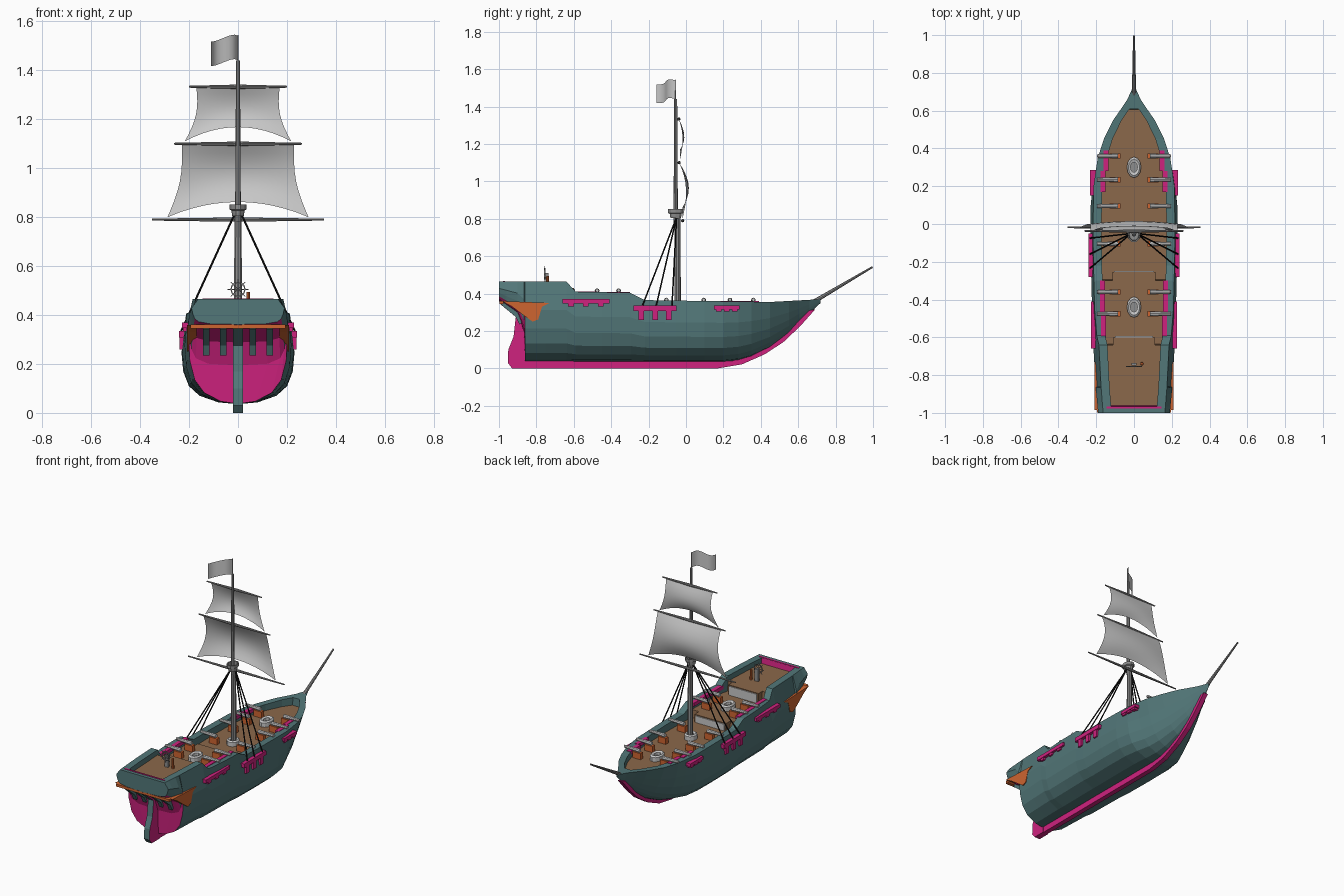
import bpy, bmesh, math
from mathutils import Vector, Matrix

if "Cube" in bpy.data.objects:
    bpy.data.objects.remove(bpy.data.objects["Cube"])


def material(name, r, g, b):
    m = bpy.data.materials.new(name)
    m.diffuse_color = (r, g, b, 1)
    m.use_nodes = True
    m.node_tree.nodes["Principled BSDF"].inputs["Base Color"].default_value = m.diffuse_color
    return m


TEAL = material("teal_paint", .085, .185, .19)
PINK = material("magenta_paint", .62, .016, .21)
DECK = material("deck_brown", .26, .138, .07)
ORANGE = material("orange_wood", .62, .13, .03)
GREY = material("spar_grey", .27, .27, .27)
LIGHT = material("pale_grey", .58, .58, .58)
BLACK = material("rope_black", .006, .006, .006)


def finish(name, bm, mats, smooth=False):
    me = bpy.data.meshes.new(name)
    bm.to_mesh(me)
    bm.free()
    for m in mats:
        me.materials.append(m)
    for p in me.polygons:
        p.use_smooth = smooth
    ob = bpy.data.objects.new(name, me)
    bpy.context.collection.objects.link(ob)
    return ob


def prism(name, poly, x0, x1, mats, rule=None):
    """Side profile (y, z) extruded across x."""
    bm = bmesh.new()
    a = [bm.verts.new((x0, y, z)) for y, z in poly]
    b = [bm.verts.new((x1, y, z)) for y, z in poly]
    bm.faces.new(a)
    bm.faces.new(b[::-1])
    n = len(poly)
    for i in range(n):
        bm.faces.new((a[i], b[i], b[(i + 1) % n], a[(i + 1) % n]))
    bmesh.ops.recalc_face_normals(bm, faces=bm.faces)
    if rule:
        bm.normal_update()
        for f in bm.faces:
            f.material_index = rule(f)
    return finish(name, bm, mats)


def box(name, x0, x1, y0, y1, z0, z1, mat):
    return prism(name, [(y0, z0), (y1, z0), (y1, z1), (y0, z1)], x0, x1, [mat])


def rod(name, p, q, r1, r2, mat, sides=8):
    p, q = Vector(p), Vector(q)
    rot = (q - p).to_track_quat('Z', 'Y').to_matrix().to_4x4()
    bm = bmesh.new()
    bmesh.ops.create_cone(bm, cap_ends=True, segments=sides, radius1=r1, radius2=r2,
                          depth=(q - p).length, matrix=Matrix.Translation((p + q) / 2) @ rot)
    return finish(name, bm, [mat])


def lathe(name, prof, loc, sy, mat, sides=12, closed=True):
    """(r, z) profile spun about z, stretched along y."""
    bm = bmesh.new()
    rings = []
    for i in range(sides):
        t = 2 * math.pi * i / sides
        rings.append([bm.verts.new((loc[0] + r * math.cos(t), loc[1] + sy * r * math.sin(t), loc[2] + z))
                      for r, z in prof])
    n = len(prof)
    for i in range(sides):
        a, b = rings[i], rings[(i + 1) % sides]
        for k in range(n if closed else n - 1):
            bm.faces.new((a[k], b[k], b[(k + 1) % n], a[(k + 1) % n]))
    bmesh.ops.recalc_face_normals(bm, faces=bm.faces)
    return finish(name, bm, [mat])


def sheet(name, fn, nu, nv, mat):
    bm = bmesh.new()
    g = [[bm.verts.new(fn(i / nu, j / nv)) for j in range(nv + 1)] for i in range(nu + 1)]
    for i in range(nu):
        for j in range(nv):
            bm.faces.new((g[i][j], g[i + 1][j], g[i + 1][j + 1], g[i][j + 1]))
    return finish(name, bm, [mat], True)


def lerp(tab, y):
    for (a, u), (b, v) in zip(tab, tab[1:]):
        if y <= b:
            return u + (v - u) * max(0, y - a) / (b - a)
    return tab[-1][1]


# hull lines along y: half width, underside, rail height, deck height
WIDTH = [(-1, .19), (-.86, .203), (-.6, .218), (-.3, .226), (0, .232), (.2, .226), (.35, .195),
         (.45, .16), (.55, .11), (.6, .075), (.66, .035), (.72, .008)]
UNDER = [(-1, .36), (-.9, .285), (-.866, .19), (-.86, .03), (.25, .03), (.35, .06), (.45, .11),
         (.55, .185), (.65, .285), (.72, .35)]
RAIL = [(-1, .465), (-.64, .465), (-.59, .41), (-.3, .405), (-.22, .365), (.45, .355), (.72, .37)]
FLOOR = [(-1, .43), (-.64, .43), (-.635, .365), (-.3, .365), (-.295, .315), (.72, .315)]
TUMBLE = [(-1, .86), (-.64, .86), (-.55, .94), (.2, .94), (.5, 1)]
T = [.02, .04, .12, .24, .42, .65, 1]
ROUND = [.06, .35, .68, .87, .97, 1]
COUNTER = [.1, .6, .85, .93, .97, 1]
STATIONS = [-1, -.966, -.96, -.9, -.866, -.86, -.75, -.64, -.635, -.59, -.45, -.3, -.295, -.22, -.05,
            .1, .2, .28, .35, .45, .55, .605, .61, .66, .72]


def inner_x(y):
    o = lerp(WIDTH, y) * lerp(TUMBLE, y)
    return max(o - .045, o * .2)


def section(y):
    w, zk, zs = lerp(WIDTH, y), lerp(UNDER, y), lerp(RAIL, y)
    top = lerp(TUMBLE, y)
    zd = zs if y < -.964 or y > .607 else lerp(FLOOR, y)
    b = min(1, max(0, (y - .15) / .45))
    fx = (COUNTER if y < -.863 else ROUND) + [top]
    pts = [(0, zk)]
    pts += [(w * (f * (1 - b) + b * t ** .75), zk + t * (zs - zk)) for f, t in zip(fx, T)]
    xi = inner_x(y)
    pts += [(xi, zs), (xi, zd), (0, zd)]
    full = pts + [(-x, z) for x, z in pts[-2:0:-1]]
    return [(x, y, z) for x, z in full], len(pts)


# hull with rails and decks
bm = bmesh.new()
rows = []
for y in STATIONS:
    pts, half = section(y)
    rows.append([bm.verts.new(p) for p in pts])
n = len(rows[0])
for i in range(len(rows) - 1):
    ym = (STATIONS[i] + STATIONS[i + 1]) / 2
    for k in range(n):
        f = bm.faces.new((rows[i][k], rows[i + 1][k], rows[i + 1][(k + 1) % n], rows[i][(k + 1) % n]))
        if k in (half - 2, half - 1) and -.966 < ym < .605:
            f.material_index = 1 if ym < -.961 else 2
bm.faces.new(rows[0])
bm.faces.new(rows[-1][::-1])
bmesh.ops.remove_doubles(bm, verts=bm.verts, dist=1e-5)
bmesh.ops.recalc_face_normals(bm, faces=bm.faces)
bm.normal_update()
for f in bm.faces:
    c = f.calc_center_median()
    if c.y < -.858 and c.z < .375 and abs(f.normal.x) < .8 and (f.normal.y < -.3 or f.normal.z < -.2) and c.y > -.999:
        f.material_index = 1
finish("hull", bm, [TEAL, PINK, DECK])

# keel, stem and rudder
prism("keel", [(-.88, 0), (.17, 0), (.3, .022), (.42, .075), (.52, .14), (.61, .225), (.69, .315),
               (.66, .31), (.55, .2), (.45, .125), (.35, .075), (.25, .04), (-.88, .04)], -.016, .016, [PINK])
prism("rudder", [(-.93, 0), (-.953, .03), (-.95, .1), (-.922, .17), (-.91, .275), (-.995, .345),
                 (-.97, .36), (-.86, .3), (-.85, 0)], -.02, .02, [PINK, TEAL],
      lambda f: 1 if f.normal.y < -.25 and abs(f.normal.x) < .1 else 0)

# stern trim
for x in (-.13, -.06, .06, .13):
    prism("stern_bar", [(-.89, .235), (-.91, .275), (-.99, .342), (-.97, .37), (-.86, .26)],
          x - .013, x + .013, [TEAL])
box("stern_moulding", -.195, .195, -.998, -.975, .345, .361, ORANGE)
box("taffrail_strip", -.145, .145, -.978, -.967, .462, .468, PINK)

for s in (-1, 1):
    # quarter galleries
    prism("quarter_gallery", [(-.985, .36), (-.73, .35), (-.77, .33), (-.79, .262), (-.82, .25),
                              (-.87, .285), (-.93, .33)], s * .17, s * .209, [ORANGE])
    # channels with hanging plates
    for y0, y1, z0, z1, x1, drop in ((-.28, -.05, .308, .335, .242, .26), (-.66, -.41, .347, .37, .228, .332),
                                     (.15, .285, .315, .335, .232, .303)):
        box("channel", s * .195, s * x1, y0, y1, z0, z1, PINK)
        for k in range(3):
            yc = y0 + (y1 - y0) * (.18 + .32 * k)
            box("channel_plate", s * .2, s * (x1 - .003), yc - .015, yc + .015, drop, z0, PINK)
    # pin rails inside the bulwarks
    for y0, y1 in ((.17, .39), (-.63, -.3)):
        m = (y0 + y1) / 2
        for a, b in ((y0, m), (m, y1)):
            x = inner_x((a + b) / 2)
            z = lerp(RAIL, (a + b) / 2)
            box("pin_rail", s * (x - .012), s * (x + .014), a, b, z - .02, z + .003, PINK)
    # cannons
    for y in (.36, .235, .095, -.105, -.36, -.475):
        z = lerp(FLOOR, y)
        box("cannon_carriage", s * .072, s * .13, y - .014, y + .014, z, z + .04, ORANGE)
        rod("cannon_barrel", (s * .085, y, z + .05), (s * .197, y, z + .052), .013, .009, LIGHT)
    # shrouds
    for y in (-.075, -.16, -.235):
        rod("shroud", (s * .015, -.05, .81), (s * .234, y, .33), .0042, .0042, BLACK, 5)

# deck breaks with pale panels
for y, z0, z1, w in ((-.6, .36, .43, .11), (-.255, .31, .365, .115)):
    box("deck_step", -w, w, y - .06, y, z0, z1, DECK)
    box("bulkhead_panel", -w + .01, w - .01, y, y + .006, z0 + .005, z1 - .006, LIGHT)

# oval deck fittings
for y in (.3, -.05, -.44):
    z = lerp(FLOOR, y)
    lathe("oval_coaming", [(.018, 0), (.038, 0), (.038, .028), (.03, .036), (.018, .03)],
          (0, y, z), 1.45 if y != -.05 else 1.1, LIGHT)
    lathe("coaming_grate", [(.0005, .012), (.02, .012)], (0, y, z), 1.45, GREY, closed=False)

# masts, yards, lookout, bowsprit
rod("lower_mast", (0, -.045, .3), (0, -.045, .83), .018, .015, GREY, 10)
rod("top_mast", (0, -.055, .78), (0, -.055, 1.44), .012, .008, GREY)
rod("flag_pole", (0, -.055, 1.42), (0, -.055, 1.545), .003, .002, GREY, 6)
lathe("lookout", [(.001, 0), (.024, 0), (.027, .022), (.034, .026), (.034, .046), (.028, .046),
                  (.026, .012), (.001, .012)], (0, -.055, .805), 1.25, GREY, 10)
for z, h, y in ((.79, .352, -.018), (1.1, .262, -.037), (1.333, .2, -.038)):
    for s in (-1, 1):
        rod("yard", (0, y, z), (s * h, y, z), .009, .004, GREY)
rod("bowsprit", (0, .66, .343), (0, .997, .542), .012, .005, GREY)


# billowed square sails
def sail(name, zt, zb, arch, wt, wb, bulge, y0, y1):
    def fn(u, v):
        s = 2 * u - 1
        w = wt + (wb - wt) * v - .025 * math.sin(math.pi * v) + .012 * v * (1 - v)
        z = zt + (zb - zt) * v + arch * v * v * (1 - s * s)
        y = y0 + (y1 - y0) * v + bulge * math.sin(math.pi * v ** .9) * (1 - .35 * s * s)
        return (s * w, y, z)
    sheet(name, fn, 12, 8, LIGHT)


sail("main_sail", 1.098, .8, .062, .23, .288, .042, -.035, -.018)
sail("top_sail", 1.33, 1.11, .058, .17, .217, .026, -.037, -.033)


# waving flag
def flag(u, v):
    k = .014 * math.sin(u * 2 * math.pi)
    return (-.11 * u + k * .6, -.057 - .1 * u - k * .6, 1.54 - .1 * v - .022 * u * u + k * .5)


sheet("flag", flag, 10, 4, LIGHT)

# steering wheel and binnacle
WC = Vector((0, -.755, .505))
bm = bmesh.new()
bmesh.ops.create_circle(bm, segments=12, radius=.03)
bm.free()
wheel = lathe("wheel_rim", [(.026, -.003), (.031, -.003), (.031, .003), (.026, .003)], (0, 0, 0), 1, GREY)
wheel.data.transform(Matrix.Translation(WC) @ Matrix.Rotation(math.pi / 2, 4, 'X'))
for i in range(4):
    t = math.pi * i / 4
    d = Vector((math.cos(t), 0, math.sin(t))) * .042
    rod("wheel_spoke", WC - d, WC + d, .0022, .0022, GREY, 5)
box("wheel_stand", -.012, .012, -.75, -.735, .425, .51, GREY)
rod("binnacle", (.042, -.74, .425), (.042, -.74, .495), .009, .007, ORANGE)
